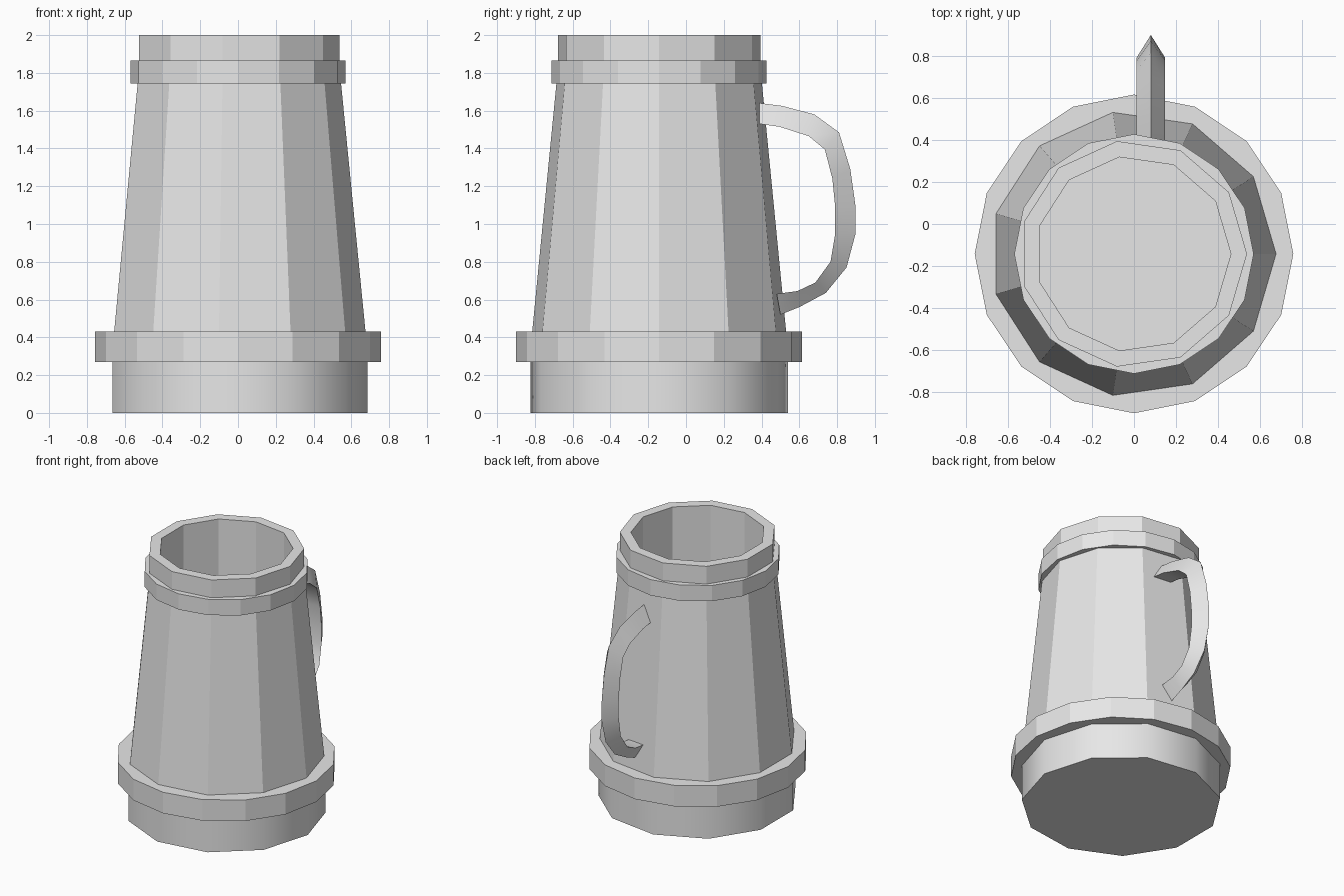
import bpy, bmesh
from math import cos, sin, tau, radians

if "Cube" in bpy.data.objects:
    bpy.data.objects.remove(bpy.data.objects["Cube"], do_unlink=True)

CENTRE_Y = -0.142

grey = bpy.data.materials.new("plain_grey")
grey.use_nodes = True
grey.diffuse_color = (0.8, 0.8, 0.8, 1)
grey.node_tree.nodes["Principled BSDF"].inputs["Base Color"].default_value = (0.8, 0.8, 0.8, 1)


def finish(name, bm, smooth=False):
    """Turn a bmesh into a named, coloured object."""
    bmesh.ops.recalc_face_normals(bm, faces=bm.faces)
    mesh = bpy.data.meshes.new(name)
    bm.to_mesh(mesh)
    bm.free()
    mesh.materials.append(grey)
    obj = bpy.data.objects.new(name, mesh)
    bpy.context.collection.objects.link(obj)
    if smooth:
        bpy.ops.object.select_all(action='DESELECT')
        obj.select_set(True)
        bpy.context.view_layer.objects.active = obj
        bpy.ops.object.shade_smooth_by_angle(angle=radians(40))
    return obj


def bridge(bm, loops, closed=False):
    """Join successive vertex loops with quads."""
    pairs = list(zip(loops, loops[1:]))
    if closed:
        pairs.append((loops[-1], loops[0]))
    for a, b in pairs:
        n = len(a)
        for i in range(n):
            j = (i + 1) % n
            bm.faces.new((a[i], a[j], b[j], b[i]))


def lathe(name, sides, profile, x=0, closed=False, caps=(), smooth=False):
    """Spin a (radius, height) profile around the mug axis."""
    bm = bmesh.new()
    loops = [[bm.verts.new((x + r * cos(tau * i / sides),
                            CENTRE_Y + r * sin(tau * i / sides), z))
              for i in range(sides)] for r, z in profile]
    bridge(bm, loops, closed)
    for k in caps:
        bm.faces.new(loops[k])
    return finish(name, bm, smooth)


# Solid foot of the mug, softly shaded round its side
lathe("foot", 11, [(0.689, 0), (0.689, 0.33)], x=-0.004, caps=(0,), smooth=True)

# Tapered body with upright lip and hollow inside
lathe("body", 11, [(0.689, 0.33), (0.549, 1.75), (0.541, 1.83), (0.541, 2),
                   (0.4645, 2), (0.4645, 0.34)], x=-0.004, caps=(-1,))

# Hoops around the foot and the neck
for name, inner, outer, low, high in (("lower_hoop", 0.6, 0.757, 0.27, 0.43),
                                      ("upper_hoop", 0.49, 0.569, 1.745, 1.865)):
    lathe(name, 16, [(inner, low), (outer, low), (outer, high), (inner, high)], closed=True)

# Handle: triangular section, ridge on the outside, flat face towards the body
ridge = [(0.39, 1.64), (0.51, 1.625), (0.68, 1.58), (0.81, 1.485), (0.87, 1.29),
         (0.898, 1.09), (0.898, 0.95), (0.85, 0.77), (0.74, 0.635), (0.6, 0.56), (0.5, 0.52)]
inside = [(0.39, 1.53), (0.495, 1.515), (0.65, 1.465), (0.735, 1.395), (0.775, 1.24),
          (0.79, 1.09), (0.79, 0.95), (0.765, 0.8), (0.685, 0.69), (0.59, 0.645), (0.48, 0.63)]
bm = bmesh.new()
sections = [[bm.verts.new((0.08, *o)), bm.verts.new((0.012, *i)), bm.verts.new((0.148, *i))]
            for o, i in zip(ridge, inside)]
bridge(bm, sections)
bm.faces.new(sections[0])
bm.faces.new(sections[-1])
finish("handle", bm, smooth=True)
